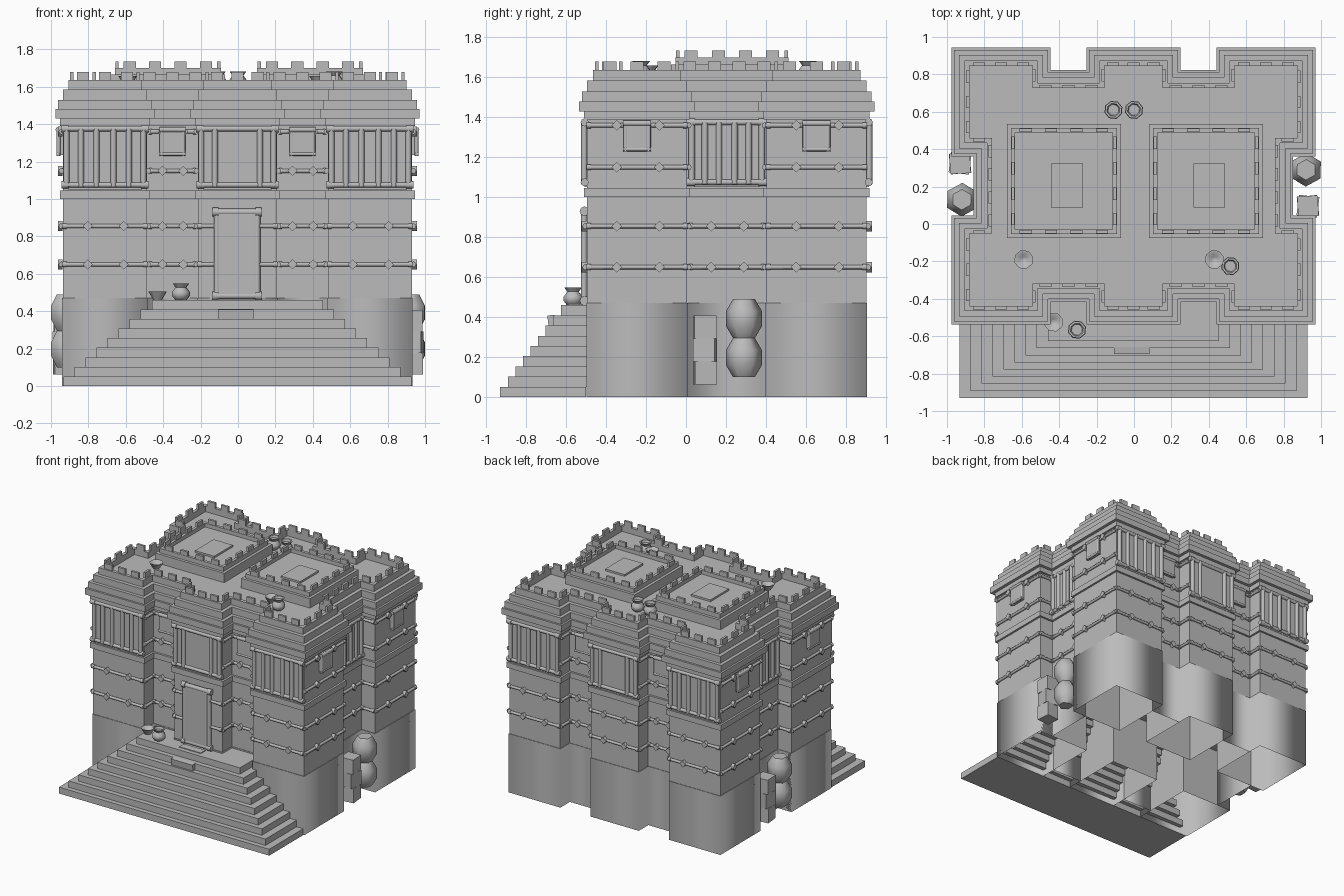
import bpy, bmesh
from math import pi, cos, sin, atan2
from mathutils import Matrix, Vector

if "Cube" in bpy.data.objects:
    bpy.data.objects.remove(bpy.data.objects["Cube"])

stone = bpy.data.materials.new("grey_stone")
stone.use_nodes = True
GREY = (0.5, 0.5, 0.5, 1)
stone.diffuse_color = GREY
stone.node_tree.nodes["Principled BSDF"].inputs["Base Color"].default_value = GREY
T = Matrix.Translation


def finish(bm, name, smooth=None):
    mesh = bpy.data.meshes.new(name)
    bm.to_mesh(mesh)
    bm.free()
    mesh.materials.append(stone)
    ob = bpy.data.objects.new(name, mesh)
    bpy.context.collection.objects.link(ob)
    if smooth:
        bpy.ops.object.select_all(action='DESELECT')
        ob.select_set(True)
        bpy.context.view_layer.objects.active = ob
        bpy.ops.object.shade_smooth_by_angle(angle=smooth)
    return ob


def box(bm, m, pos, size, turn=None):
    m = m @ T(pos) @ (turn or Matrix()) @ Matrix.Diagonal((*size, 1))
    bmesh.ops.create_cube(bm, size=1, matrix=m)


def rod(bm, m, pos, r, length, axis='X'):
    turn = Matrix.Rotation(pi / 2, 4, 'Y') if axis == 'X' else Matrix()
    bmesh.ops.create_cone(bm, cap_ends=True, segments=8, radius1=r, radius2=r,
                          depth=length, matrix=m @ T(pos) @ turn)


def skin(bm, rings, cap_top=True, cap_bottom=False):
    loops = [[bm.verts.new(p) for p in ring] for ring in rings]
    n = len(loops[0])
    for a, b in zip(loops, loops[1:]):
        for i in range(n):
            j = (i + 1) % n
            bm.faces.new((a[i], a[j], b[j], b[i]))
    if cap_top:
        bm.faces.new(loops[-1])
    if cap_bottom:
        bm.faces.new(loops[0][::-1])


def outline(poly, d):
    # push every wall of a right-angled plan outward by d
    out = []
    for i, p in enumerate(poly):
        a, b = (p - poly[i - 1]).normalized(), (poly[(i + 1) % len(poly)] - p).normalized()
        out.append(p + d * Vector((a.y + b.y, -a.x - b.x)))
    return out


def loft(bm, poly, profile, **caps):
    skin(bm, [[(p.x, p.y, z) for p in outline(poly, d)] for d, z in profile], **caps)


def lathe(bm, x, y, z, profile, sides, start=0.0):
    skin(bm, [[(x + r * cos(start + 2 * pi * i / sides), y + r * sin(start + 2 * pi * i / sides), z + h)
               for i in range(sides)] for r, h in profile], cap_bottom=True)


def walls(poly):
    for i, a in enumerate(poly):
        b = poly[(i + 1) % len(poly)]
        mid, e = (a + b) / 2, b - a
        yield i, T((mid.x, mid.y, 0)) @ Matrix.Rotation(atan2(e.y, e.x), 4, 'Z'), e.length


# Plan with projecting towers; the second half is the first one turned around
W, D, REC, IN, MID, SIDE = .937, .703, .12, .48, .215, .195
half = [(-W, -D), (-IN, -D), (-IN, REC - D), (-MID, REC - D), (-MID, -D),
        (MID, -D), (MID, REC - D), (IN, REC - D), (IN, -D), (W, -D),
        (W, -SIDE), (W - REC, -SIDE), (W - REC, SIDE), (W, SIDE)]
centre = Vector((-.003, .204))
plan = [centre + s * Vector(p) for s in (1, -1) for p in half]

# Plinth, open below
bm = bmesh.new()
loft(bm, plan, [(0, 0), (0, .47)], cap_top=False)
finish(bm, "plinth", pi)

# Inner walls that close each tower of the plinth towards the middle
bm = bmesh.new()
for s in (1, -1):
    for path in ([(-W, -SIDE), (-IN, -SIDE), (-IN, REC - D)], [(W, -SIDE), (IN, -SIDE), (IN, REC - D)],
                 [(-MID, REC - D), (-MID, -SIDE), (MID, -SIDE), (MID, REC - D)]):
        pts = [centre + s * Vector(p) for p in path]
        low, high = ([bm.verts.new((p.x, p.y, z)) for p in pts] for z in (0, .47))
        for k in range(len(pts) - 1):
            bm.faces.new((low[k], low[k + 1], high[k + 1], high[k]))
finish(bm, "plinth_inner_walls")

# Walls with ledge
bm = bmesh.new()
loft(bm, plan, [(0, .47), (-.004, .47), (-.004, 1.0), (.012, 1.0), (.012, 1.045),
                (-.004, 1.045), (-.004, 1.4)], cap_top=False, cap_bottom=True)
finish(bm, "walls")

# Stepped cornice with sunken roof
bm = bmesh.new()
loft(bm, plan, [(-.004, 1.39), (.012, 1.39), (.012, 1.43), (.037, 1.43), (.037, 1.48),
                (.022, 1.48), (.022, 1.53), (-.004, 1.53), (-.004, 1.585),
                (-.033, 1.585), (-.033, 1.637), (-.06, 1.637), (-.06, 1.59)])
finish(bm, "cornice_roof")


def merlons(bm, poly, z, h, pitch):
    for i, m, length in walls(poly):
        n = max(1, round(length / pitch))
        for k in range(n):
            box(bm, m, ((k + .5 - n / 2) * length / n, 0, z + h / 2), (.065, .018, h))


bm = bmesh.new()
merlons(bm, outline(plan, -.052), 1.635, .045, .12)
finish(bm, "roof_merlons")

# Two raised roof terraces
for side, x in (("right", -.375), ("left", .385)):
    s = .305
    square = [Vector((x + a * s, .23 + b * s)) for a, b in ((-1, -1), (1, -1), (1, 1), (-1, 1))]
    bm = bmesh.new()
    loft(bm, square, [(0, 1.585), (0, 1.665), (-.022, 1.665), (-.022, 1.7), (-.045, 1.7), (-.045, 1.67)])
    box(bm, Matrix(), (x + .017, .207, 1.677), (.17, .235, .016))
    merlons(bm, outline(square, -.033), 1.698, .037, .14)
    finish(bm, side + "_roof_terrace")

# Wall trim: rods with studs, column panels and small windows
rods, studs, panels, windows = (bmesh.new() for _ in range(4))
diamond = Matrix.Rotation(pi / 4, 4, 'Y')
for i, m, length in walls(plan):
    kind = i % 14
    is_panel, is_window = kind in (0, 4, 8, 11), kind in (2, 6, 9, 13)
    for z in (.65, .855) if is_panel else (.65, .855, 1.15, 1.36):
        rod(rods, m, (0, -.004, z), .011, length)
        for s in (-1, 1):
            rod(rods, m, (s * (length / 2 - .012), -.004, z), .015, .022)
        if is_panel or is_window:
            for t in (-.2, .22):
                box(studs, m, (t * length, -.01, z), (.038, .026, .038), diamond)
    if is_panel:
        box(panels, m, (0, -.002, 1.22), (length - .06, .012, .34))
        for z in (1.075, 1.375):
            rod(panels, m, (0, -.008, z), .014, length)
            for s in (-1, 1):
                rod(panels, m, (s * (length / 2 - .015), -.008, z), .02, .04)
        for t in (.45, .28) if kind == 4 else (.45, .28, .1):
            for s in (-1, 1):
                rod(panels, m, (s * t * length, -.01, 1.22), .016, .31, 'Z')
    if is_window:
        box(windows, m, (0, -.012, 1.305), (.12, .034, .14))
        for z, r in ((1.24, .01), (1.37, .014)):
            rod(windows, m, (0, -.022, z), r, .14)
        for s in (-1, 1):
            rod(windows, m, (s * .058, -.02, 1.305), .011, .15, 'Z')
finish(rods, "wall_rods", .9)
finish(studs, "wall_studs")
finish(panels, "column_panels", .9)
finish(windows, "small_windows", .9)

# Door
bm = bmesh.new()
m = T((-.005, -.5, 0))
box(bm, m, (0, -.002, .7), (.21, .04, .46))
for s in (-1, 1):
    rod(bm, m, (s * .108, -.01, .7), .016, .47, 'Z')
    for z in (.482, .93):
        rod(bm, m, (s * .115, -.008, z), .024, .032)
for z in (.482, .93):
    rod(bm, m, (0, -.008, z), .018, .22)
finish(bm, "front_door", .9)

# Front stairs, narrowing upwards, each slab reaching further into the towers
bm = bmesh.new()
STEPS = 9
rise = .46 / STEPS
for k in range(STEPS):
    front, back, wide = -.93 + k * .038, -.5 + k * .034, .93 - k * .059
    box(bm, Matrix(), (-.003, (front + back) / 2, (k + .5) * rise), (wide * 2, back - front, rise))
finish(bm, "front_stairs")

# Worn slab on the stairs
bm = bmesh.new()
box(bm, Matrix(), (-.012, -.672, .375), (.19, .036, .07), Matrix.Rotation(.12, 4, 'X'))
box(bm, Matrix(), (-.012, -.56, .462), (.19, .06, .008))
finish(bm, "stair_slab")

# Pots and bowls on stairs and roof
VASE = [(.03, 0), (.05, .025), (.05, .045), (.03, .07), (.047, .092), (.036, .092), (.03, .075)]
BOWL = [(.022, 0), (.03, .012), (.052, .048), (.042, .048), (.018, .02)]
for name, x, y, z, shape in (("stair_vase", -.305, -.565, .457, VASE),
                             ("stair_bowl", -.43, -.525, .457, BOWL),
                             ("roof_vase_back", 0, .61, 1.59, VASE),
                             ("roof_vase_back_right", -.11, .61, 1.59, VASE),
                             ("roof_bowl_front", -.59, -.19, 1.61, BOWL),
                             ("roof_bowl_left", .43, -.19, 1.61, BOWL),
                             ("roof_vase_left", .515, -.225, 1.59, VASE)):
    bm = bmesh.new()
    lathe(bm, x, y, z, shape, 8, .3)
    finish(bm, name, 1.0)

# Stacked barrels and blocks in the side recesses
BARREL = [(.055, 0), (.09, .06), (.09, .135), (.055, .195)]
for side, s in (("left", 1), ("right", -1)):
    bm = bmesh.new()
    for k in range(2):
        lathe(bm, s * .92, .21 + s * .08, .1 + k * .195, BARREL, 6, .5)
    finish(bm, side + "_barrels", 1.1)
    bm = bmesh.new()
    for k, turn in enumerate((.1, -.12, .05)):
        box(bm, T((s * .93, .21 - s * .115, .12 + k * .115)), (0, 0, 0), (.11, .11, .115),
            Matrix.Rotation(turn, 4, 'Z'))
    finish(bm, side + "_blocks")
